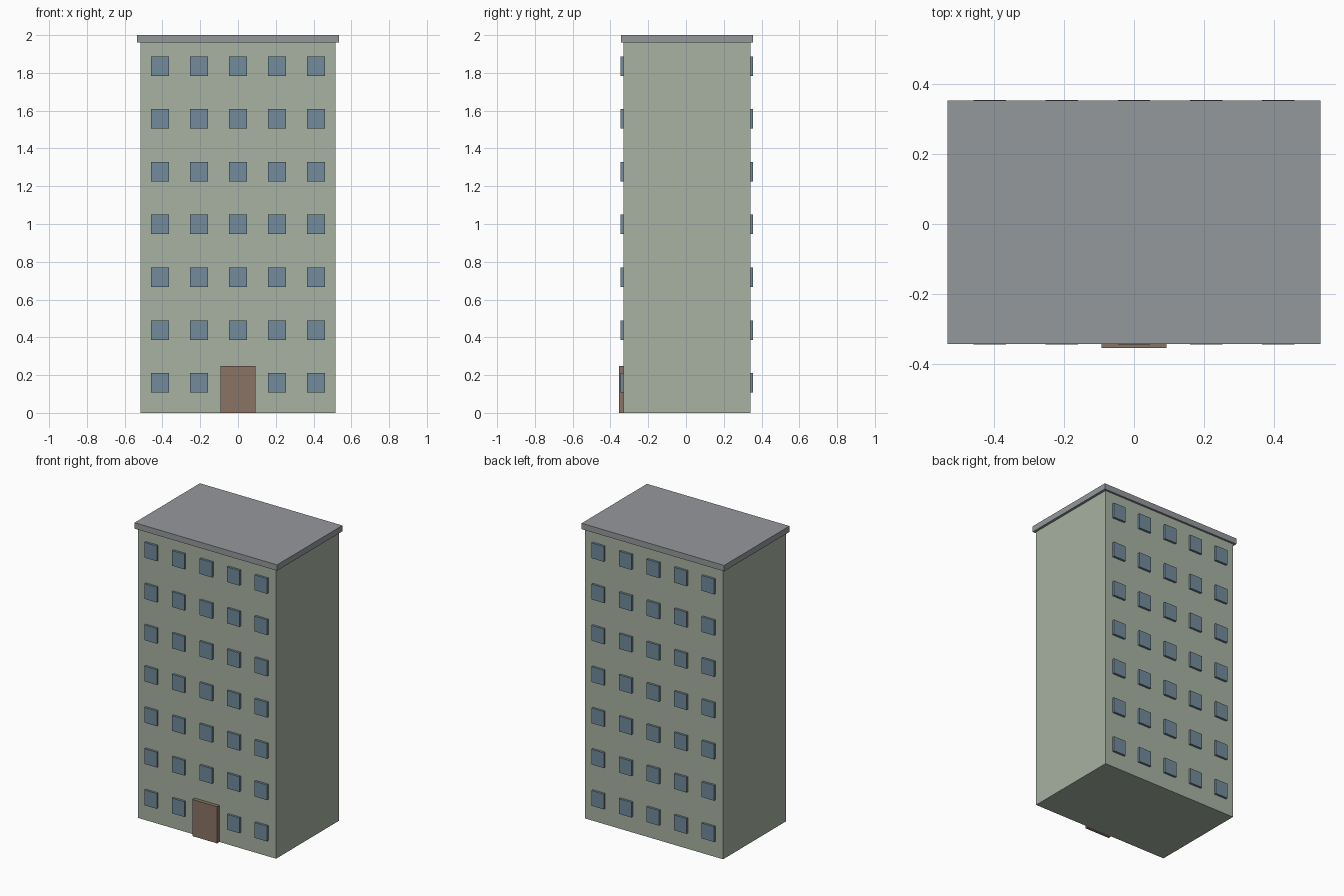
import bpy
import bmesh
from mathutils import Matrix, Vector

cube = bpy.data.objects.get("Cube")
if cube:
    bpy.data.objects.remove(cube, do_unlink=True)


def make_material(name, rgb):
    """Flat material from 0-255 display values, stored as linear."""
    linear = [((c / 255 + 0.055) / 1.055) ** 2.4 for c in rgb]
    mat = bpy.data.materials.new(name)
    mat.use_nodes = True
    mat.diffuse_color = (*linear, 1)
    mat.node_tree.nodes["Principled BSDF"].inputs["Base Color"].default_value = (*linear, 1)
    return mat


def make_boxes(name, mat, boxes):
    """One object made of boxes, each given by its low and high corners."""
    bm = bmesh.new()
    for low, high in boxes:
        low, high = Vector(low), Vector(high)
        place = Matrix.Translation((low + high) / 2) @ Matrix.Diagonal((*(high - low), 1))
        bmesh.ops.create_cube(bm, size=1, matrix=place)
    mesh = bpy.data.meshes.new(name)
    bm.to_mesh(mesh)
    bm.free()
    mesh.materials.append(mat)
    obj = bpy.data.objects.new(name, mesh)
    bpy.context.collection.objects.link(obj)
    return obj


wall_green = make_material("pale green wall", (168, 178, 163))
roof_grey = make_material("grey roof", (149, 152, 156))
glass_blue = make_material("blue glass", (114, 139, 155))
door_brown = make_material("brown door", (138, 116, 102))

MID_Y = 0.005
WALL_X, WALL_Y = 0.517, 0.336
ROOF_X, ROOF_Y = 0.534, 0.3495
ROOF_Z, TOP = 1.96, 2.0
COLUMNS, FLOORS = 5, 7
STEP_X, STEP_Z, FIRST_Z = 0.2065, 0.2795, 0.159
HALF_W, HALF_H = 0.0465, 0.0515
WINDOW_Y = 0.351

# Main block and overhanging flat roof
make_boxes("building_body", wall_green,
           [((-WALL_X, MID_Y - WALL_Y, 0), (WALL_X, MID_Y + WALL_Y, ROOF_Z))])
make_boxes("roof_slab", roof_grey,
           [((-ROOF_X, MID_Y - ROOF_Y, ROOF_Z), (ROOF_X, MID_Y + ROOF_Y, TOP))])

# Window grids on front and back; the door takes the middle front place
for side, name in ((-1, "front_windows"), (1, "back_windows")):
    y_low, y_high = sorted(MID_Y + side * d for d in (WALL_Y - 0.01, WINDOW_Y))
    panes = []
    for floor in range(FLOORS):
        for column in range(COLUMNS):
            x = (column - COLUMNS // 2) * STEP_X
            z = FIRST_Z + floor * STEP_Z
            if side < 0 and floor == 0 and column == COLUMNS // 2:
                continue
            panes.append(((x - HALF_W, y_low, z - HALF_H), (x + HALF_W, y_high, z + HALF_H)))
    make_boxes(name, glass_blue, panes)

# Entrance door
make_boxes("front_door", door_brown,
           [((-0.093, -0.356, 0), (0.093, MID_Y - WALL_Y + 0.01, 0.248))])
